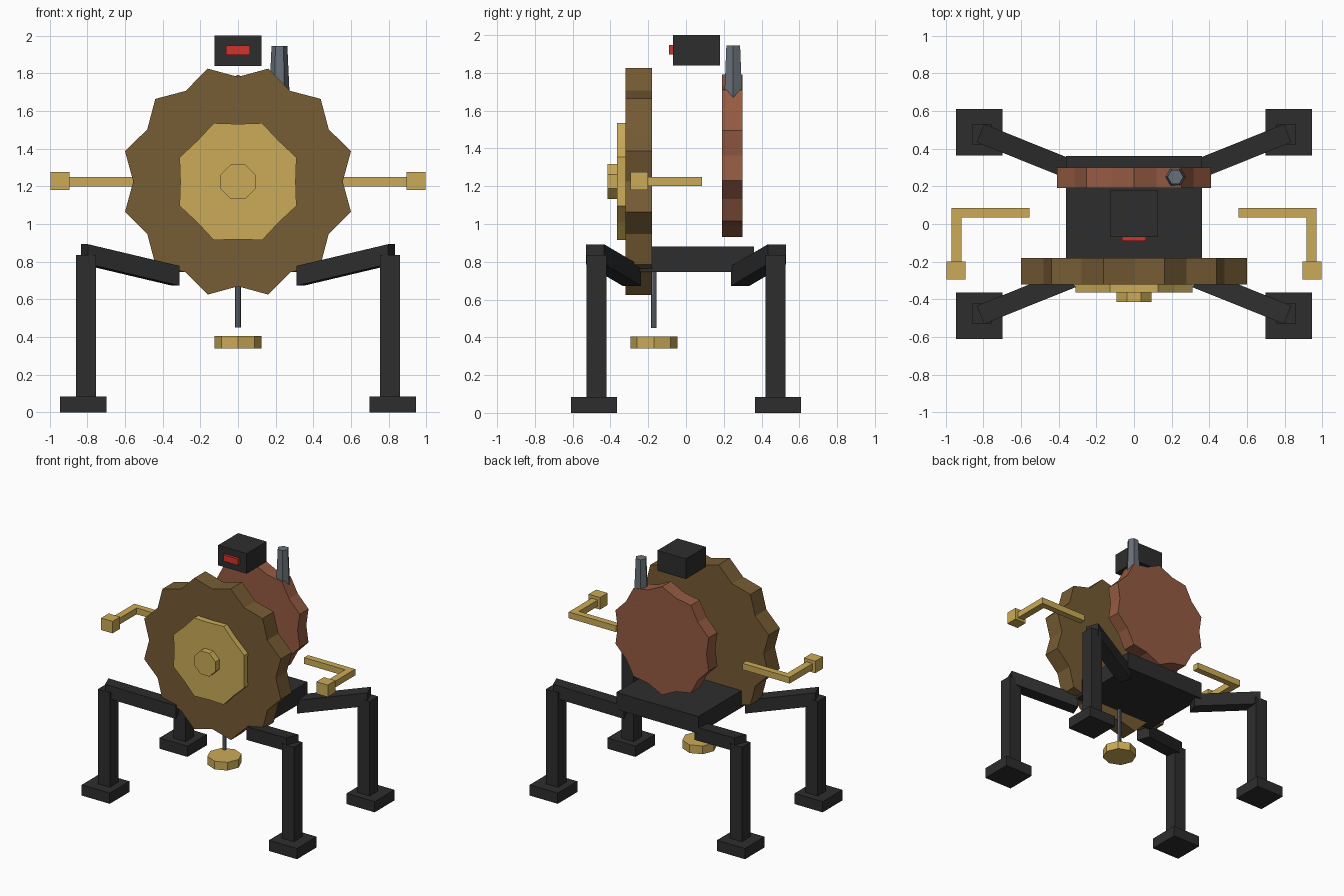
import bpy, bmesh
from math import sin, cos, pi, radians
from mathutils import Vector

if "Cube" in bpy.data.objects:
    bpy.data.objects.remove(bpy.data.objects["Cube"], do_unlink=True)


def material(name, r, g, b):
    m = bpy.data.materials.new(name)
    m.use_nodes = True
    m.diffuse_color = (r, g, b, 1)
    m.node_tree.nodes["Principled BSDF"].inputs["Base Color"].default_value = (r, g, b, 1)
    return m


BRASS = material("brass", 0.60, 0.41, 0.095)
BRONZE = material("dark bronze", 0.182, 0.106, 0.034)
COPPER = material("copper", 0.30, 0.105, 0.055)
IRON = material("black iron", 0.027, 0.027, 0.027)
STEEL = material("grey steel", 0.135, 0.16, 0.185)
RED = material("red lens", 0.64, 0.034, 0.024)


def loft(name, start, end, mat):
    """Solid between two matching rings of points."""
    bm = bmesh.new()
    a = [bm.verts.new(p) for p in start]
    b = [bm.verts.new(p) for p in end]
    bm.faces.new(a)
    bm.faces.new(b[::-1])
    n = len(a)
    for i in range(n):
        j = (i + 1) % n
        bm.faces.new((a[i], b[i], b[j], a[j]))
    bmesh.ops.recalc_face_normals(bm, faces=bm.faces)
    mesh = bpy.data.meshes.new(name)
    bm.to_mesh(mesh)
    bm.free()
    mesh.materials.append(mat)
    obj = bpy.data.objects.new(name, mesh)
    bpy.context.collection.objects.link(obj)
    return obj


def box(name, x, y, z, mat):
    ring = [(x[0], y[0]), (x[1], y[0]), (x[1], y[1]), (x[0], y[1])]
    return loft(name, [(*p, z[0]) for p in ring], [(*p, z[1]) for p in ring], mat)


def gear(name, teeth, outer, inner, phase, zc, y, mat):
    """Wheel with pointed teeth, facing the front."""
    ring = []
    for i in range(teeth * 2):
        a = radians(phase) + i * pi / teeth
        r = inner if i % 2 else outer
        ring.append((r * sin(a), zc + r * cos(a)))
    return loft(name, [(u, y[0], w) for u, w in ring], [(u, y[1], w) for u, w in ring], mat)


def column(name, sides, x, y, z, r, mat):
    """Upright prism or taper with a corner on the x axis."""
    rings = [[(x + rr * cos(2 * pi * i / sides), y + rr * sin(2 * pi * i / sides), zz)
              for i in range(sides)] for zz, rr in zip(z, r)]
    return loft(name, *rings, mat)


# Wheels
gear("front_gear", 12, 0.621, 0.556, 15, 1.225, (-0.32, -0.18), BRONZE)
gear("front_hub", 8, 0.336, 0.306, 22.5, 1.225, (-0.365, -0.32), BRASS)
gear("hub_cap", 8, 0.1, 0.0924, 22.5, 1.225, (-0.415, -0.365), BRASS)
gear("back_gear", 10, 0.43, 0.39, 0, 1.3625, (0.19, 0.30), COPPER)

# Body, head and chimney
box("platform", (-0.36, 0.36), (-0.25, 0.36), (0.745, 0.88), IRON)
box("head", (-0.125, 0.125), (-0.07, 0.18), (1.84, 2.0), IRON)
box("eye", (-0.065, 0.065), (-0.09, -0.07), (1.897, 1.947), RED)
column("chimney", 6, 0.22, 0.25, (1.6, 1.945), (0.058, 0.042), STEEL)

# Pendulum
column("pendulum_rod", 8, 0, -0.17, (0.45, 0.8), (0.015, 0.015), STEEL)
column("pendulum_weight", 8, 0, -0.17, (0.34, 0.405), (0.125, 0.125), BRASS)


def beam(name, p, q, width, height, mat):
    """Sloping bar with upright ends."""
    p, q = Vector(p), Vector(q)
    side = (q - p).cross(Vector((0, 0, 1))).normalized() * width / 2
    up = Vector((0, 0, height / 2))
    offsets = (side + up, side - up, -side - up, -side + up)
    return loft(name, [p + o for o in offsets], [q + o for o in offsets], mat)


# Legs at the four corners, arms on both sides
for sx, side in ((1, "left"), (-1, "right")):
    for sy, end in ((-1, "front"), (1, "back")):
        tag = end + "_" + side
        px, py = sx * 0.808, sy * 0.475
        fx, fy = sx * 0.822, sy * 0.487
        beam("upper_leg_" + tag, (sx * 0.33, sy * 0.287, 0.725),
             (sx * 0.815, sy * 0.482, 0.84), 0.105, 0.105, IRON)
        box("lower_leg_" + tag, (px - 0.053, px + 0.053), (py - 0.053, py + 0.053),
            (0.08, 0.835), IRON)
        box("foot_" + tag, (fx - 0.123, fx + 0.123), (fy - 0.123, fy + 0.123),
            (0, 0.085), IRON)
    box("upper_arm_" + side, (sx * 0.555, sx * 0.945), (0.035, 0.085), (1.2, 1.25), BRASS)
    box("forearm_" + side, (sx * 0.915, sx * 0.97), (-0.2, 0.085), (1.2, 1.25), BRASS)
    box("hand_" + side, (sx * 0.895, sx * 0.995), (-0.295, -0.2), (1.18, 1.275), BRASS)
